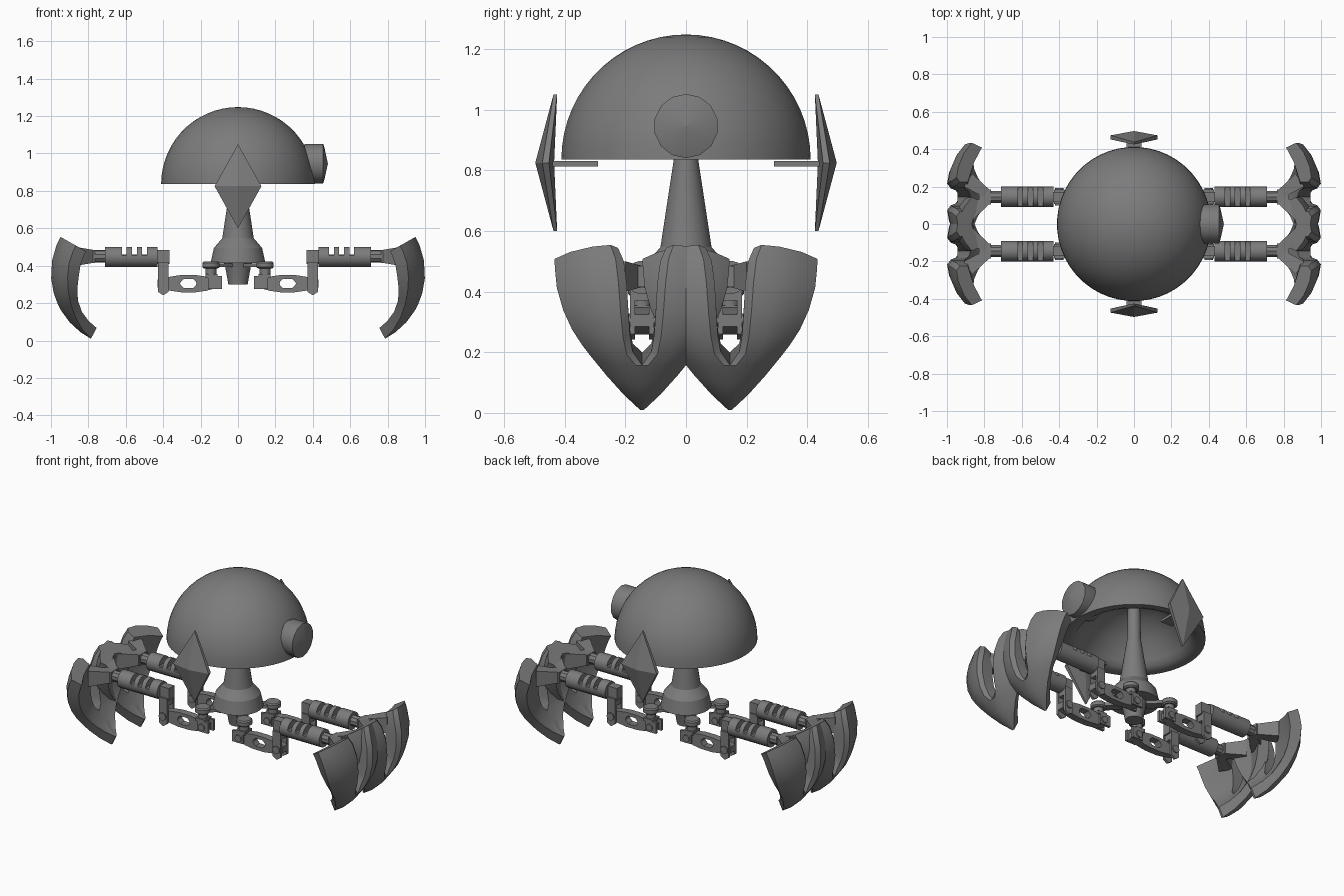
import bpy, bmesh, math
from mathutils import Vector

if "Cube" in bpy.data.objects:
    bpy.data.objects.remove(bpy.data.objects["Cube"])

grey = bpy.data.materials.new("metal_grey")
grey.diffuse_color = (0.2, 0.2, 0.2, 1)
grey.use_nodes = True
grey.node_tree.nodes["Principled BSDF"].inputs["Base Color"].default_value = grey.diffuse_color
LY = 0.145  # y of each leg's centre plane


def finish(name, bm, mirror=(False, False), angle=35):
    bmesh.ops.recalc_face_normals(bm, faces=bm.faces)
    me = bpy.data.meshes.new(name)
    bm.to_mesh(me)
    bm.free()
    ob = bpy.data.objects.new(name, me)
    bpy.context.collection.objects.link(ob)
    me.materials.append(grey)
    if any(mirror):
        m = ob.modifiers.new("mirror", 'MIRROR')
        m.use_axis = (mirror[0], mirror[1], False)
        m.use_mirror_merge = False
    bpy.ops.object.select_all(action='DESELECT')
    bpy.context.view_layer.objects.active = ob
    ob.select_set(True)
    if angle:
        bpy.ops.object.shade_smooth_by_angle(angle=math.radians(angle))
    return ob


def loft(bm, rings, caps=True, closed=True):
    """Skin a list of equal-length point rings."""
    vs = [[bm.verts.new(p) for p in r] for r in rings]
    n = len(vs[0])
    for a, b in zip(vs, vs[1:]):
        for i in range(n):
            j = (i + 1) % n
            bm.faces.new((a[i], a[j], b[j], b[i]))
    if caps:
        bm.faces.new(vs[0][::-1])
        bm.faces.new(vs[-1])


def lathe(bm, prof, n, axis='Z', c=(0, 0, 0), top=9):
    """Revolve (radius, distance) pairs; top clamps the height."""
    rings = []
    for r, d in prof:
        ring = []
        for i in range(n):
            a = 2 * math.pi * (i + 0.5) / n
            u, v = r * math.cos(a), r * math.sin(a)
            p = {'X': (d, u, v), 'Y': (u, d, v), 'Z': (u, v, d)}[axis]
            q = Vector(p) + Vector(c)
            q.z = min(q.z, top)
            ring.append(q)
        rings.append(ring)
    loft(bm, rings)


def box(bm, x0, x1, y0, y1, z0, z1):
    loft(bm, [[(x0, y0, z), (x1, y0, z), (x1, y1, z), (x0, y1, z)] for z in (z0, z1)])


# dome shell with a thick rim and hollow inside
bm = bmesh.new()
prof = [(max(0.412 * math.cos(math.radians(a)), 0.002), 0.836 + 0.412 * math.sin(math.radians(a)))
        for a in range(90, -1, -6)]
prof += [(0.375, 0.836), (0.34, 0.85), (0.32, 0.88), (0.25, 0.97), (0.15, 1.05), (0.04, 1.08)]
lathe(bm, prof, 48)
finish("dome", bm)

# neck and central hub
bm = bmesh.new()
lathe(bm, [(0.052, 0.30), (0.07, 0.40), (0.075, 0.415), (0.148, 0.415), (0.13, 0.495),
           (0.085, 0.547), (0.04, 0.84), (0.035, 1.09)], 24)
finish("neck_hub", bm, angle=25)

# eye housing with a shallow pointed lens
bm = bmesh.new()
lathe(bm, [(0.09, 0.30), (0.106, 0.37), (0.106, 0.455), (0.085, 0.462), (0.003, 0.48)], 14, 'X', (0, 0, 0.946))
finish("eye", bm)

# side fins, faceted diamonds on small brackets
bm = bmesh.new()
ring_in = [(0, 0.425, 1.05), (0.125, 0.452, 0.825), (0, 0.425, 0.6), (-0.125, 0.452, 0.825)]
ring_out = [(x, y + (0.022 if x else 0.012), z) for x, y, z in ring_in]
a = [bm.verts.new(p) for p in ring_in]
b = [bm.verts.new(p) for p in ring_out]
ca, cb = bm.verts.new((0, 0.435, 0.825)), bm.verts.new((0, 0.497, 0.825))
for i in range(4):
    j = (i + 1) % 4
    bm.faces.new((a[i], a[j], b[j], b[i]))
    bm.faces.new((a[i], a[j], ca))
    bm.faces.new((b[i], b[j], cb))
finish("fin", bm, (False, True), 0)
bm = bmesh.new()
box(bm, -0.04, 0.04, 0.29, 0.45, 0.813, 0.83)
finish("fin_bracket", bm, (False, True), 0)

# hip joints: disc, neck, fork and pin
bm = bmesh.new()
lathe(bm, [(0.038, 0.385), (0.047, 0.392), (0.047, 0.415), (0.04, 0.422)], 16, 'Z', (0.145, LY, 0))
lathe(bm, [(0.03, 0.34), (0.03, 0.39)], 12, 'Z', (0.145, LY, 0))
box(bm, 0.085, 0.16, 0.11, 0.127, 0.275, 0.345)
box(bm, 0.085, 0.16, 0.163, 0.18, 0.275, 0.345)
box(bm, 0.11, 0.175, 0.11, 0.18, 0.335, 0.355)
lathe(bm, [(0.022, 0.102), (0.022, 0.188)], 12, 'Y', (0.13, 0, 0.305))
# spoke from the hub to each disc
d = Vector((0.02, -0.02, 0))
loft(bm, [[Vector((k, k, 0.392)) + d, Vector((k, k, 0.392)) - d,
           Vector((k, k, 0.412)) - d, Vector((k, k, 0.412)) + d] for k in (0.05, 0.13)])
finish("hip_joint", bm, (True, True))

# lower link: tapered bar with a hexagonal hole
bm = bmesh.new()
outer = [(0.10, 0.285), (0.17, 0.266), (0.225, 0.258), (0.305, 0.258), (0.36, 0.266), (0.43, 0.285),
         (0.43, 0.325), (0.36, 0.342), (0.305, 0.35), (0.225, 0.35), (0.17, 0.342), (0.10, 0.325)]
hole = [(0.222, 0.304), (0.226, 0.295), (0.24, 0.28), (0.29, 0.28), (0.305, 0.295), (0.309, 0.304),
        (0.309, 0.306), (0.305, 0.315), (0.29, 0.33), (0.24, 0.33), (0.226, 0.315), (0.222, 0.306)]
y0, y1 = 0.122, 0.168
rings = [[(x, y, z) for x, z in s] for s, y in ((outer, y0), (outer, y1), (hole, y1), (hole, y0), (outer, y0))]
loft(bm, rings, caps=False)
bmesh.ops.remove_doubles(bm, verts=bm.verts, dist=0.0001)
finish("lower_link", bm, (True, True), 20)

# knee: upright fork, pin and top block
bm = bmesh.new()
for y in (0.106, 0.168):
    loft(bm, [[(0.372, yy, 0.26), (0.40, yy, 0.242), (0.428, yy, 0.26), (0.428, yy, 0.42), (0.372, yy, 0.42)]
              for yy in (y, y + 0.016)])
box(bm, 0.375, 0.425, 0.106, 0.184, 0.37, 0.42)
box(bm, 0.365, 0.43, 0.118, 0.172, 0.41, 0.485)
lathe(bm, [(0.024, 0.098), (0.024, 0.192)], 12, 'Y', (0.40, 0, 0.305))
finish("knee", bm, (True, True))

# slotted upper arm sleeve and the shaft in it
bm = bmesh.new()
cuts = [0.43, 0.487, 0.513, 0.541, 0.567, 0.595, 0.621, 0.649, 0.675, 0.71]
for i, (p, q) in enumerate(zip(cuts, cuts[1:])):
    lathe(bm, [(0.055, p), (0.055, q)], 20, 'X', (0, LY, 0.447), 0.46 if i in (1, 3, 5) else 9)
finish("arm_sleeve", bm, (True, True))
bm = bmesh.new()
lathe(bm, [(0.034, 0.70), (0.034, 0.79)], 10, 'X', (0, LY, 0.45))
box(bm, 0.765, 0.83, 0.105, 0.185, 0.415, 0.485)
# two branches spreading to the claw prongs
for s in (-1, 1):
    loft(bm, [[(x, LY + s * ya, 0.45 - h), (x + e, LY + s * yb, 0.45 - h),
               (x + e, LY + s * yb, 0.45 + h), (x, LY + s * ya, 0.45 + h)]
              for x, ya, yb, e, h in ((0.775, 0.04, 0.0, 0.03, 0.035), (0.865, 0.125, 0.055, 0.045, 0.05))])
finish("ankle", bm, (True, True))

# claws: two curved prongs per leg meeting at the tip
# angle, inner edge y, outer edge y, radius at outer edge, inner radius, radius at slit back
stations = [(29.5, .224, .434, .300, .238, .325), (22, .205, .432, .300, .238, .305),
            (10, .195, .426, .302, .240, .300), (-4, .190, .405, .306, .246, .300),
            (-16, .185, .375, .314, .262, .305), (-25, .176, .342, .324, .278, .308),
            (-31, .145, .315, .334, .290, .312), (-42, .145, .262, .354, .308, .316),
            (-53, .145, .205, .376, .320, .322), (-62.8, .145, .152, .393, .329, .329)]
bm = bmesh.new()
for s in (-1, 1):
    rings = []
    for ang, ya, yb, rb, ri, rs in stations:
        c, n = math.cos(math.radians(ang)), math.sin(math.radians(ang))
        w, R = yb - ya, 0.394
        sec = [(ya, R - 0.02 * min(1, w * 8) * (ya > LY)), (ya + 0.12 * w, R), (ya + 0.4 * w, R - 0.12 * (R - rb)),
               (ya + 0.75 * w, R - 0.5 * (R - rb)), (yb, rb), (yb - 0.12 * w, ri),
               (ya + 0.5 * w, (ri + rs) / 2 + 0.005), (ya, rs)]
        rings.append([(0.606 + r * c, LY + s * (y - LY), 0.36 + r * n) for y, r in sec])
    loft(bm, rings)
finish("claw", bm, (True, True), 45)
